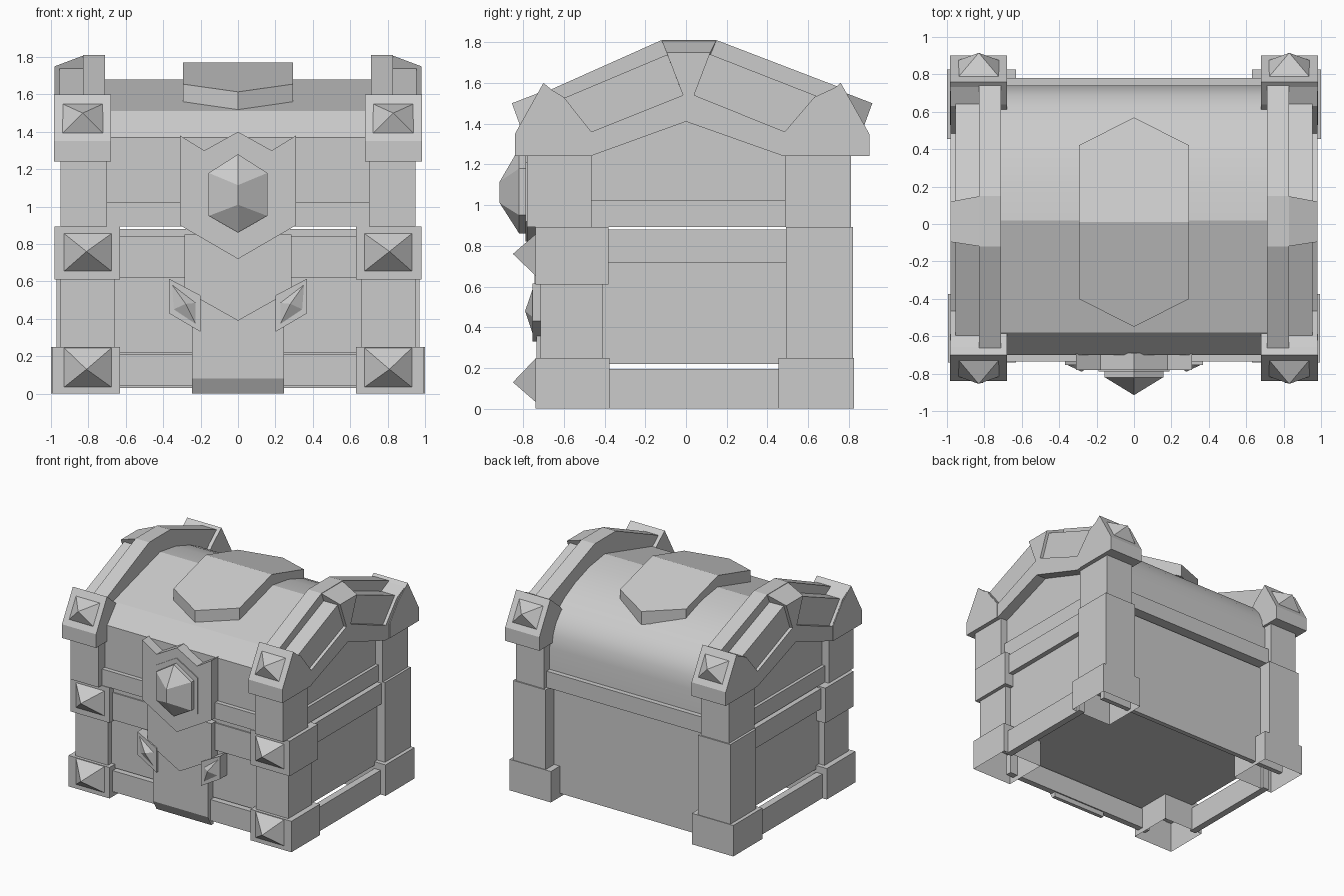
import bpy, bmesh

if "Cube" in bpy.data.objects:
    bpy.data.objects.remove(bpy.data.objects["Cube"])

GREY = bpy.data.materials.new("stone_grey")
GREY.diffuse_color = (0.6, 0.6, 0.6, 1)
GREY.use_nodes = True
GREY.node_tree.nodes["Principled BSDF"].inputs["Base Color"].default_value = GREY.diffuse_color


def make(name, verts, faces, smooth=False, drop=None):
    bm = bmesh.new()
    vs = [bm.verts.new(v) for v in verts]
    fs = [bm.faces.new([vs[i] for i in f]) for f in faces]
    bmesh.ops.recalc_face_normals(bm, faces=bm.faces)
    if drop is not None:
        bmesh.ops.delete(bm, geom=[fs[drop]], context='FACES_ONLY')
    me = bpy.data.meshes.new(name)
    bm.to_mesh(me)
    bm.free()
    me.materials.append(GREY)
    ob = bpy.data.objects.new(name, me)
    bpy.context.collection.objects.link(ob)
    if smooth:
        bpy.ops.object.select_all(action='DESELECT')
        ob.select_set(True)
        bpy.context.view_layer.objects.active = ob
        bpy.ops.object.shade_smooth_by_angle(angle=0.38)
    return ob


def loft(name, a, b, smooth=False, drop=None):
    """Solid between two matching outlines."""
    n = len(a)
    sides = [(i, (i + 1) % n, (i + 1) % n + n, i + n) for i in range(n)]
    return make(name, a + b, [tuple(range(n)), tuple(range(n, 2 * n))] + sides, smooth, drop)


def box(name, x0, x1, y0, y1, z0, z1, drop=None):
    q = [(x0, y0), (x1, y0), (x1, y1), (x0, y1)]
    return loft(name, [(x, y, z0) for x, y in q], [(x, y, z1) for x, y in q], drop=drop)


def plate(name, xz, front, back):
    return loft(name, [(x, back, z) for x, z in xz], [(x, front, z) for x, z in xz])


def side_prism(name, yz, x0, x1, smooth=False):
    return loft(name, [(x0, y, z) for y, z in yz], [(x1, y, z) for y, z in yz], smooth)


def spike(name, base, apex):
    n = len(base)
    return make(name, base + [apex], [tuple(range(n))] + [(i, (i + 1) % n, n) for i in range(n)])


def sym(half):
    """Close an outline listed for x >= 0, top to bottom, by mirroring."""
    return half + [(-x, z) for x, z in reversed(half) if x > 0]


# Chest body, recessed between the straps, with its floor raised above the base
box("body", -0.90, 0.90, -0.67, 0.71, 0.22, 0.88)
box("back_skirt", -0.90, 0.90, 0.67, 0.71, 0.03, 0.22)
for z0, z1, tag in ((0.04, 0.21, "base"), (0.62, 0.84, "upper")):
    box(tag + "_front_strip", -0.7, 0.7, -0.70, -0.65, z0, z1)
box("body_top_edge", -0.7, 0.7, -0.69, -0.6, 0.84, 0.88)

# Barrel lid and its rim
lid = [(-0.70, 0.90), (-0.70, 1.37), (-0.58, 1.51), (0.02, 1.68), (0.22, 1.65),
       (0.40, 1.59), (0.53, 1.525), (0.63, 1.45), (0.69, 1.38), (0.725, 1.30), (0.74, 1.2), (0.74, 0.90)]
side_prism("lid", lid, -0.73, 0.73, True)
gable = [(-0.70, 0.90), (-0.70, 1.27), (0, 1.45), (0.72, 1.27), (0.72, 0.90)]
side_prism("lid_ends", gable, -0.89, 0.89)
box("lid_rim", -0.915, 0.915, -0.735, 0.78, 0.893, 1.025)

# Roof plate on the lid, bent over the ridge
outline = [(0, -0.55), (0.295, -0.40), (0.295, 0.01), (0.295, 0.42),
           (0, 0.57), (-0.295, 0.42), (-0.295, 0.01), (-0.295, -0.40)]
top = [(x, y, 1.77 - 0.28 * abs(y - 0.01)) for x, y in outline]
low = [(x, y, z - 0.105) for x, y, z in top]
halves = [(0, 1, 2, 6, 7), (2, 3, 4, 5, 6)]
make("roof_plate", top + low,
     halves + [tuple(i + 8 for i in f) for f in halves]
     + [(i, (i + 1) % 8, (i + 1) % 8 + 8, i + 8) for i in range(8)], True)

# Lid bands: inner rail, set-back ledge, and outer trim with keystone
rail = [(-0.47, 1.24), (0, 1.41), (0.48, 1.24), (0.84, 1.24), (0.75, 1.58),
        (0.15, 1.81), (-0.12, 1.81), (-0.68, 1.56), (-0.78, 1.24)]
ledge = [(-0.47, 1.26), (0, 1.43), (0.48, 1.26), (0.78, 1.26), (0.72, 1.505),
         (0.12, 1.74), (-0.09, 1.74), (-0.66, 1.50), (-0.76, 1.26)]
trim = [(-0.47, 1.24), (0, 1.41), (0.48, 1.24), (0.80, 1.24), (0.76, 1.59), (0.63, 1.53),
        (0.485, 1.36), (0.04, 1.54), (0.15, 1.81), (-0.12, 1.81), (-0.015, 1.54),
        (-0.465, 1.36), (-0.60, 1.53), (-0.70, 1.59), (-0.76, 1.24)]
cap = [(-0.84, 1.24), (-0.84, 1.35), (-0.70, 1.60), (-0.58, 1.50), (-0.47, 1.36), (-0.47, 1.24)]

for s, side in ((-1, "left"), (1, "right")):
    side_prism(side + "_band_rail", rail, s * 0.71, s * 0.83)
    side_prism(side + "_band_ledge", ledge, s * 0.80, s * 0.955)
    loft(side + "_band_trim", [(s * 0.82, y, z) for y, z in trim],
         [(s * 0.98, y * (0.8 if z > 1.7 else 1), z - (0.06 if z > 1.7 else 0)) for y, z in trim])

    # Lid corner caps with studs, front and back
    for f, end, off in ((1, "front", 0), (-1, "back", 0.06)):
        pts = [(f * y + off, z) for y, z in cap]
        side_prism(f"{side}_{end}_lid_cap", pts, s * 0.68, s * 0.985)
        base = [(s * x, f * y + off, z) for x, y, z in
                ((0.72, -0.815, 1.39), (0.94, -0.815, 1.39), (0.94, -0.725, 1.55), (0.72, -0.725, 1.55))]
        spike(f"{side}_{end}_lid_stud", base, (s * 0.83, f * -0.855 + off, 1.50))

    # Corner posts, open underneath: inner x, outer x, front y, back y, bottom, top
    for name, x0, x1, y0, y1, z0, z1 in (
            ("front_foot", 0.63, 0.995, -0.74, -0.375, 0, 0.25),
            ("front_post", 0.66, 0.95, -0.715, -0.41, 0.25, 0.61),
            ("front_collar", 0.63, 0.98, -0.74, -0.38, 0.61, 0.893),
            ("front_lid_post", 0.70, 0.95, -0.78, -0.465, 0.893, 1.24),
            ("back_foot", 0.63, 1.0, 0.455, 0.825, 0, 0.25),
            ("back_post", 0.68, 0.97, 0.49, 0.82, 0.25, 0.893),
            ("back_lid_post", 0.70, 0.95, 0.485, 0.81, 0.893, 1.24)):
        box(f"{side}_{name}", *sorted((s * x0, s * x1)), y0, y1, z0, z1, drop=0 if z0 == 0 else None)

    # Straps along the side walls
    box(side + "_base_strap", *sorted((s * 0.90, s * 0.955)), -0.40, 0.48, 0, 0.195)
    box(side + "_upper_strap", *sorted((s * 0.88, s * 0.94)), -0.40, 0.50, 0.715, 0.88)

    # Pyramid studs on the front corners
    for z0, za, z1 in ((0.03, 0.13, 0.25), (0.65, 0.76, 0.86)):
        base = [(s * x, -0.735, z) for x, z in ((0.67, z0), (0.935, z0), (0.935, z1), (0.67, z1))]
        spike(side + "_front_stud", base, (s * 0.81, -0.85, za))

    # Small slanted gems beside the lock
    plate(side + "_gem_mount", [(s * x, z) for x, z in
          ((0.37, 0.615), (0.20, 0.525), (0.20, 0.33), (0.37, 0.43))], -0.755, -0.66)
    spike(side + "_small_gem", [(s * x, -0.754, z) for x, z in
          ((0.355, 0.585), (0.225, 0.485), (0.225, 0.37), (0.345, 0.45))], (s * 0.28, -0.79, 0.48))

# Central lock column and pointed plate
column = [(-0.69, 0.0), (-0.735, 0.08), (-0.735, 0.60), (-0.66, 0.60), (-0.66, 0.0)]
side_prism("lock_column", column, -0.245, 0.245)
plate("lock_plate", sym([(0.285, 0.85), (0.285, 0.55), (0, 0.39)]), -0.745, -0.60)

# Shield with notched top, hexagonal frame and large faceted gem
plate("lock_shield", sym([(0, 1.40), (0.18, 1.30), (0.31, 1.38), (0.31, 0.90), (0, 0.72)]), -0.78, -0.69)
plate("gem_frame", sym([(0, 1.32), (0.19, 1.21), (0.19, 0.92), (0, 0.82)]), -0.788, -0.77)
hexagon = sym([(0, 1.28), (0.157, 1.18), (0.157, 0.95), (0, 0.86)])
plate("gem_base", hexagon, -0.82, -0.77)
gem = [(x, -0.819, z) for x, z in hexagon]
make("large_gem", gem + [(0, -0.915, 1.115), (0, -0.915, 1.01)],
     [(0, 1, 2, 3, 4, 5), (0, 1, 6), (1, 2, 7, 6), (2, 3, 7), (3, 4, 7), (4, 5, 6, 7), (5, 0, 6)])
